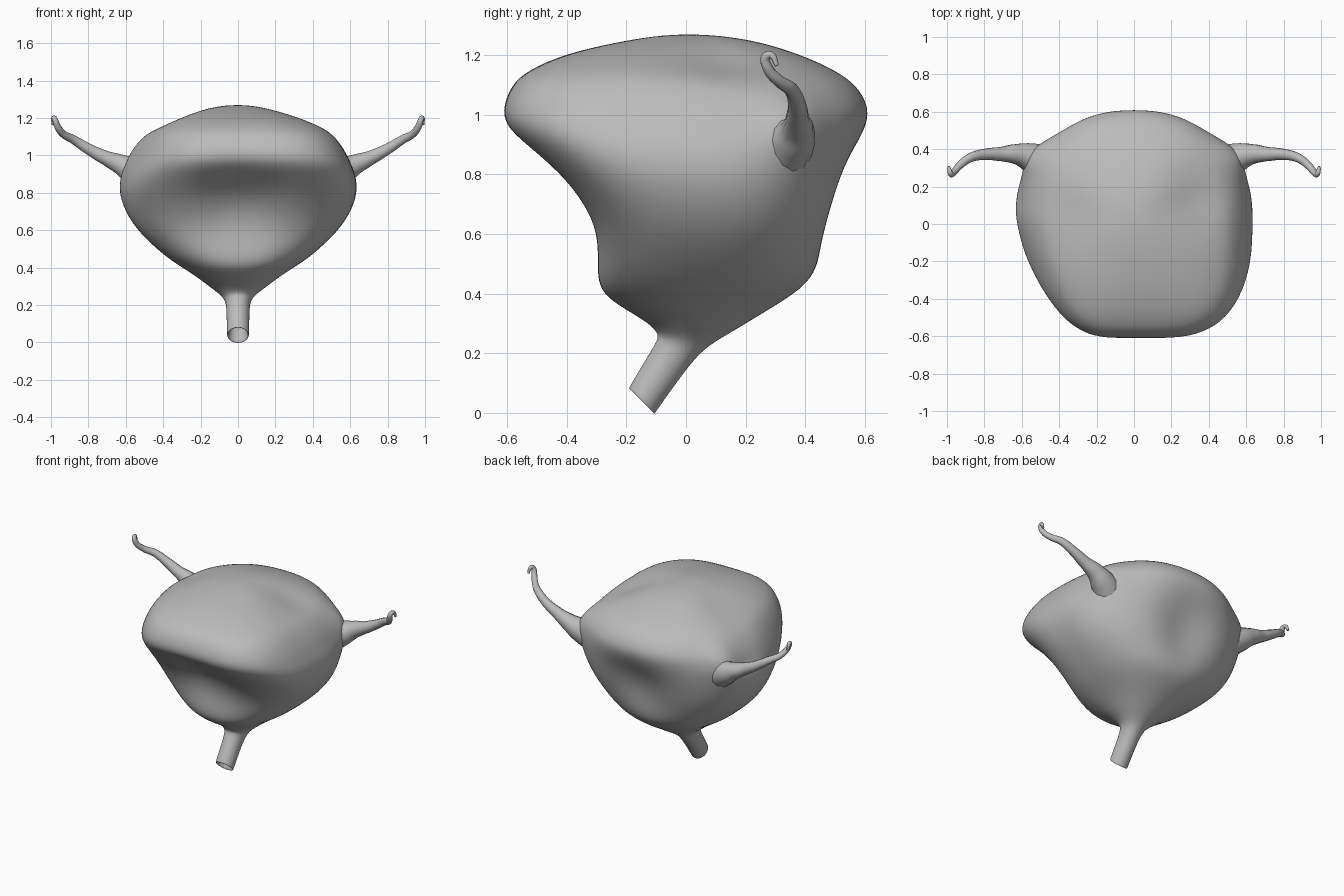
import bpy, bmesh
from math import cos, sin, tau, exp
from mathutils import Vector

cube = bpy.data.objects.get("Cube")
if cube:
    bpy.data.objects.remove(cube)

grey = bpy.data.materials.new("soft_grey")
grey.use_nodes = True
colour = (0.5, 0.5, 0.5, 1)
grey.diffuse_color = colour
grey.node_tree.nodes["Principled BSDF"].inputs["Base Color"].default_value = colour

# Body rings: front y, front z, back y, back z, half width, squareness
RINGS = [
    (-.13, .16, -.07, .10, .045, 2), (-.182, .075, -.113, .004, .049, 2),
    (-.192, .08, -.106, -.005, .058, 2), (-.187, .092, -.10, .006, .06, 2),
    (-.142, .167, -.033, .10, .06, 2), (-.097, .24, .027, .18, .063, 2),
    (-.09, .265, .08, .23, .08, 2), (-.13, .305, .16, .275, .14, 2),
    (-.21, .35, .25, .33, .205, 2.1), (-.275, .395, .35, .39, .285, 2.3),
    (-.297, .44, .415, .44, .36, 2.5), (-.303, .5, .455, .5, .435, 2.7),
    (-.312, .6, .49, .6, .54, 2.9), (-.36, .7, .525, .7, .605, 3.1),
    (-.44, .8, .555, .8, .64, 3.3), (-.54, .89, .588, .89, .632, 3.4),
    (-.605, .95, .61, .95, .607, 3.4), (-.625, 1.01, .622, 1.02, .58, 3.4),
    (-.59, 1.1, .575, 1.1, .525, 3.4), (-.53, 1.15, .5, 1.15, .46, 3.2),
    (-.41, 1.203, .39, 1.2, .34, 2.8), (-.24, 1.242, .25, 1.245, .21, 2.4),
    (-.1, 1.265, .12, 1.265, .1, 2.2),
]

# Hollows and the raised tube roots: centre, radius, push
DENTS = [
    (Vector((0, .52, .73)), .18, Vector((0, -.06, 0))),
    (Vector((0, -.42, .78)), .2, Vector((0, .06, .01))),
    (Vector((.34, .12, 1.18)), .16, Vector((-.01, 0, -.035))),
    (Vector((-.38, .05, 1.17)), .15, Vector((.01, 0, -.02))),
    (Vector((.53, .38, .95)), .12, Vector((.06, .01, .03))),
    (Vector((-.53, .38, .95)), .12, Vector((-.06, .01, .03))),
]
SIDES = 48


def power(value, n):
    return abs(value) ** (2 / n) * (1 if value >= 0 else -1)


def ring_point(ring, i):
    yf, zf, yb, zb, half, n = ring
    a = tau * i / SIDES
    # The back is rounder than the front
    if sin(a) > 0:
        n = min(n, 2.2)
    s = power(sin(a), n)
    x = half * power(cos(a), n)
    y = (yf + yb) / 2 + s * (yb - yf) / 2
    z = (zf + zb) / 2 + s * (zb - zf) / 2
    # The front corner is cut back on one side
    if x < 0 and y < 0 and z > .3:
        x *= 1 + .45 * y * min(1, (z - .3) / .4)
    p = Vector((x, y, z))
    return p + sum((push * exp(-((p - c).length / r) ** 2)
                    for c, r, push in DENTS), Vector())


# Body with hollow outlet neck
bm = bmesh.new()
loops = [[bm.verts.new(ring_point(r, i)) for i in range(SIDES)] for r in RINGS]
for low, high in zip(loops, loops[1:]):
    for i in range(SIDES):
        j = (i + 1) % SIDES
        bm.faces.new((low[i], low[j], high[j], high[i]))
bm.faces.new(loops[0][::-1])
crown = bm.verts.new((0, .01, 1.27))
for i in range(SIDES):
    bm.faces.new((loops[-1][i], loops[-1][(i + 1) % SIDES], crown))
bmesh.ops.recalc_face_normals(bm, faces=bm.faces)
for face in bm.faces:
    face.smooth = True
mesh = bpy.data.meshes.new("body")
bm.to_mesh(mesh)
bm.free()
mesh.materials.append(grey)
body = bpy.data.objects.new("body", mesh)
bpy.context.collection.objects.link(body)
subdivision = body.modifiers.new("smooth_surface", "SUBSURF")
subdivision.levels = subdivision.render_levels = 2

# Side tubes: x, y, z, radius, flared at the root and hooked at the tip
TUBE = [
    (.41, .27, .85, .12), (.49, .325, .885, .1), (.565, .36, .92, .076),
    (.63, .374, .953, .055), (.71, .374, .988, .039), (.8, .372, 1.035, .03),
    (.88, .352, 1.085, .024),
    (.935, .31, 1.115, .02), (.965, .275, 1.155, .018), (.98, .268, 1.195, .015),
    (.986, .285, 1.2, .012), (.99, .305, 1.165, .007),
]
for name, side in (("left_tube", 1), ("right_tube", -1)):
    curve = bpy.data.curves.new(name, "CURVE")
    curve.dimensions = "3D"
    curve.bevel_depth = 1
    curve.bevel_resolution = 4
    curve.resolution_u = 6
    curve.use_fill_caps = True
    spline = curve.splines.new("BEZIER")
    spline.bezier_points.add(len(TUBE) - 1)
    for point, (x, y, z, radius) in zip(spline.bezier_points, TUBE):
        point.co = (side * x, y, z)
        point.radius = radius
        point.handle_left_type = point.handle_right_type = "AUTO"
    spline.use_smooth = True
    curve.materials.append(grey)
    tube = bpy.data.objects.new(name, curve)
    bpy.context.collection.objects.link(tube)
    # Turn the curve into a mesh
    bpy.ops.object.select_all(action="DESELECT")
    tube.select_set(True)
    bpy.context.view_layer.objects.active = tube
    bpy.ops.object.convert(target="MESH")
    bpy.ops.object.shade_smooth()
